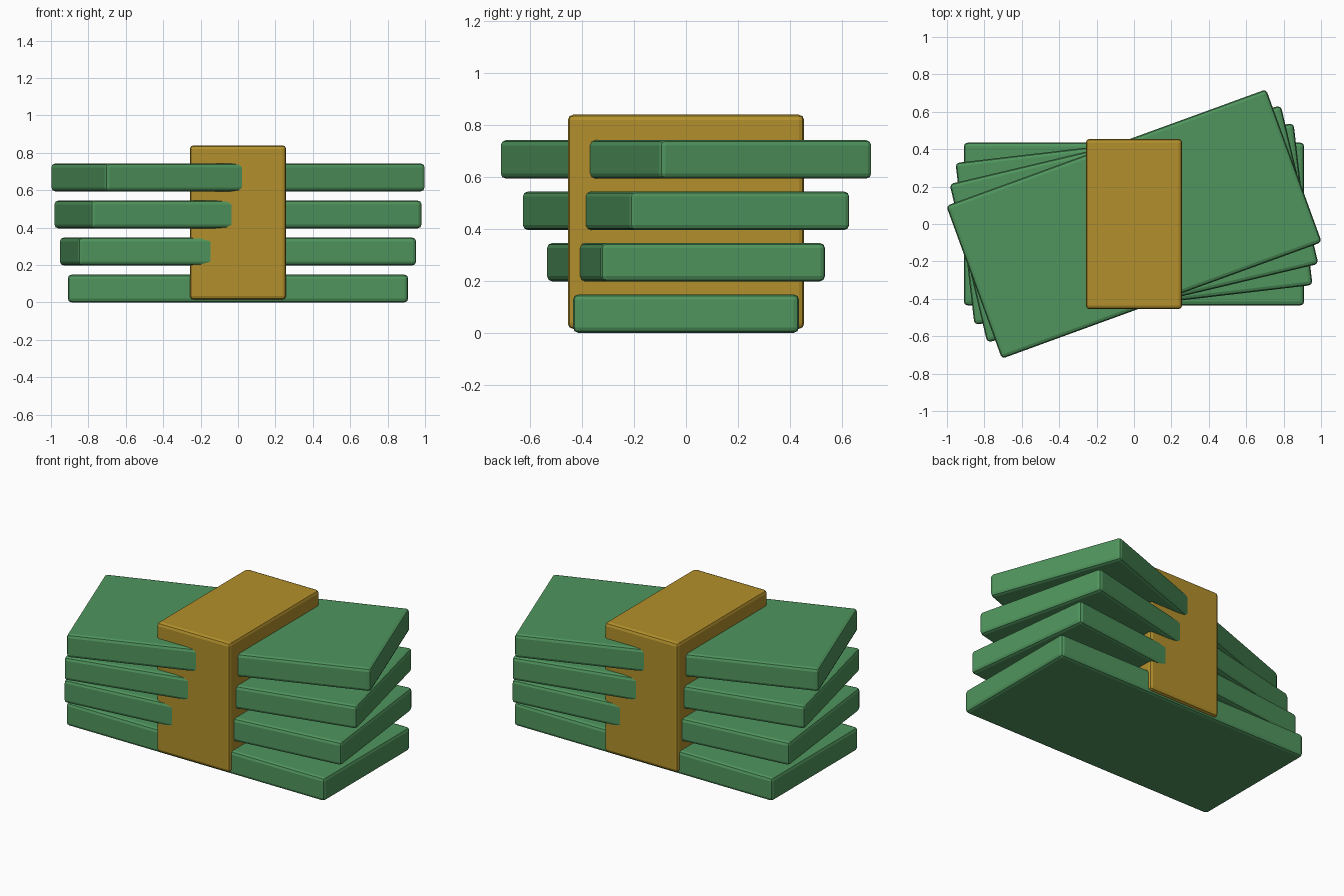
import bpy
from math import radians

if "Cube" in bpy.data.objects:
    bpy.data.objects.remove(bpy.data.objects["Cube"])


def material(name, color):
    mat = bpy.data.materials.new(name)
    mat.diffuse_color = color
    mat.use_nodes = True
    mat.node_tree.nodes["Principled BSDF"].inputs["Base Color"].default_value = mat.diffuse_color
    return mat


def rounded_box(name, size, bottom, turn, mat):
    bpy.ops.mesh.primitive_cube_add(size=1, location=(0, 0, bottom + size[2] / 2))
    obj = bpy.context.object
    obj.name = name
    obj.scale = size
    bpy.ops.object.transform_apply(location=False, rotation=False, scale=True)
    obj.rotation_euler.z = radians(turn)
    obj.data.materials.append(mat)
    bevel = obj.modifiers.new("rounded_edges", 'BEVEL')
    bevel.width = 0.02
    bevel.segments = 2
    return obj


green = material("note_green", (0.08, 0.30, 0.11, 1))
gold = material("band_gold", (0.45, 0.28, 0.025, 1))

# Fanned stack of note bundles, each turned a little further
for i in range(4):
    rounded_box(f"note_bundle_{i + 1}", (1.82, 0.87, 0.148), i * 0.198, i * 20 / 3, green)

# Paper band around the middle of the stack
rounded_box("paper_band", (0.515, 0.91, 0.825), 0.015, 0, gold)
